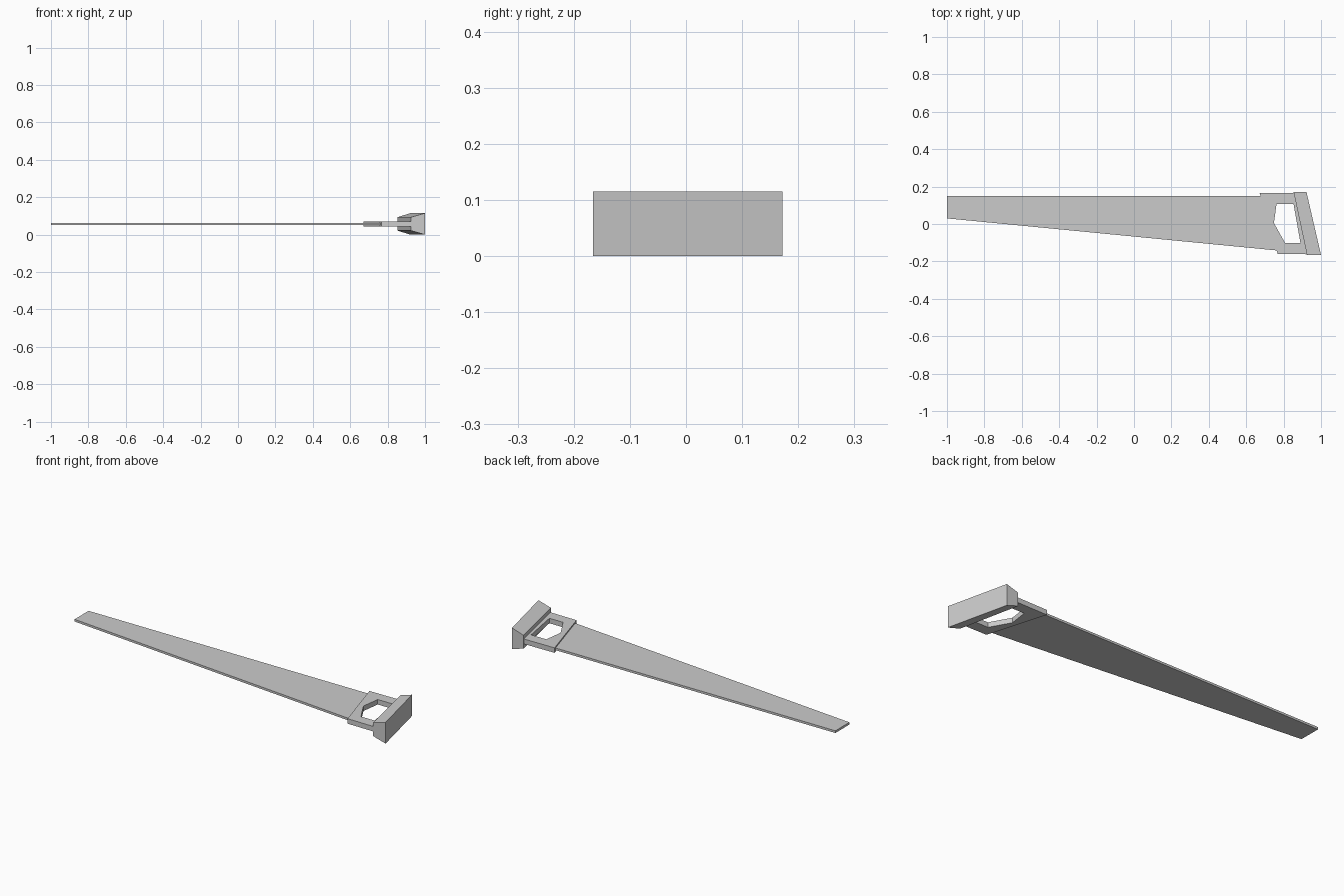
import bpy
import bmesh
from mathutils import Vector

cube = bpy.data.objects.get("Cube")
if cube:
    bpy.data.objects.remove(cube, do_unlink=True)

MID = 0.0575  # height of the saw's middle plane

steel = bpy.data.materials.new("plain grey")
steel.use_nodes = True
grey = (0.6, 0.6, 0.6, 1)
steel.diffuse_color = grey
steel.node_tree.nodes["Principled BSDF"].inputs["Base Color"].default_value = grey


def finish(bm, name):
    bmesh.ops.recalc_face_normals(bm, faces=bm.faces)
    mesh = bpy.data.meshes.new(name)
    bm.to_mesh(mesh)
    bm.free()
    mesh.materials.append(steel)
    obj = bpy.data.objects.new(name, mesh)
    bpy.context.collection.objects.link(obj)
    return obj


def plate(name, loops, thickness):
    """Flat plate from an outer outline and optional hole outlines."""
    bm = bmesh.new()
    edges = []
    for loop in loops:
        verts = [bm.verts.new((x, y, MID - thickness / 2)) for x, y in loop]
        edges += [bm.edges.new((a, b)) for a, b in zip(verts, verts[1:] + verts[:1])]
    bmesh.ops.triangle_fill(bm, use_beauty=True, edges=edges, normal=(0, 0, 1))
    grown = bmesh.ops.extrude_face_region(bm, geom=bm.faces[:], use_keep_orig=True)
    top = [v for v in grown["geom"] if isinstance(v, bmesh.types.BMVert)]
    bmesh.ops.translate(bm, verts=top, vec=Vector((0, 0, thickness)))
    bmesh.ops.dissolve_limit(bm, angle_limit=0.01, verts=bm.verts[:], edges=bm.edges[:])
    return finish(bm, name)


# Tapered blade, butted against the slanted handle edge
plate("blade", [[(-1, 0.15), (0.68, 0.15), (0.77, -0.142), (-1, 0.03)]], 0.012)

# Handle plate with a five-sided finger hole
outer = [(0.672, 0.165), (0.87, 0.167), (0.94, -0.162), (0.768, -0.16)]
hole = [(0.762, 0.107), (0.853, 0.107), (0.89, -0.102), (0.808, -0.102), (0.748, 0.005)]
plate("handle_plate", [outer, hole], 0.027)

# Slanted grip whose section flares towards the outer side
bm = bmesh.new()
ends = []
for y, inner_x, outer_x in ((0.172, 0.853, 0.922), (-0.166, 0.925, 1.0)):
    section = ((inner_x, -0.036), (outer_x, -MID), (outer_x, MID), (inner_x, 0.036))
    ends.append([bm.verts.new((x, y, MID + z)) for x, z in section])
for end in ends:
    bm.faces.new(end)
for i in range(4):
    j = (i + 1) % 4
    bm.faces.new((ends[0][i], ends[0][j], ends[1][j], ends[1][i]))
finish(bm, "grip")
